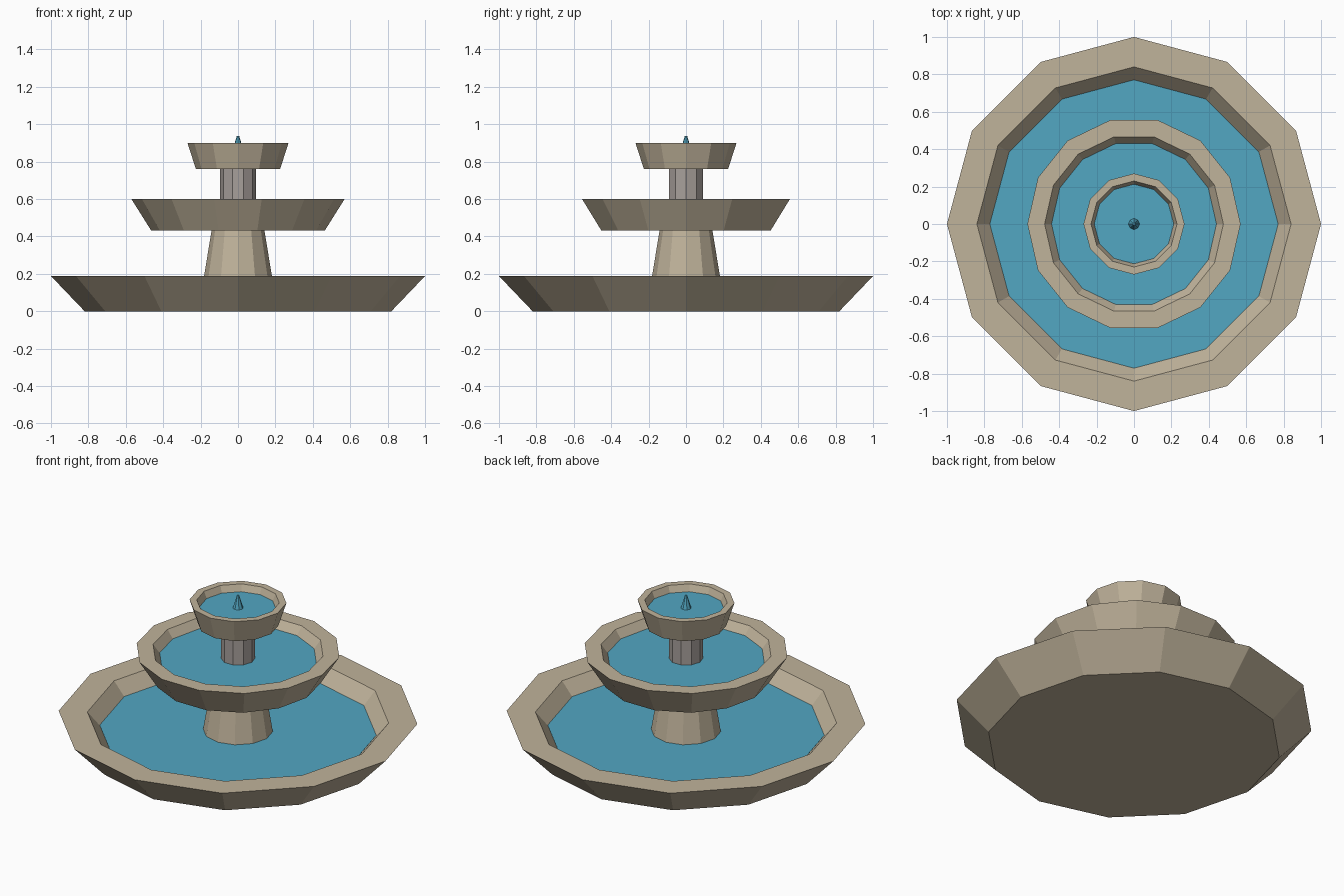
import bpy, math

if "Cube" in bpy.data.objects:
    bpy.data.objects.remove(bpy.data.objects["Cube"])


def material(name, rgb):
    m = bpy.data.materials.new(name)
    m.diffuse_color = (*rgb, 1.0)
    m.use_nodes = True
    m.node_tree.nodes["Principled BSDF"].inputs["Base Color"].default_value = m.diffuse_color
    return m


STONE = material("tan stone", (0.527, 0.451, 0.328))
GREY = material("grey stone", (0.39, 0.35, 0.33))
WATER = material("water blue", (0.085, 0.385, 0.54))


def lathe(name, profile, sides, mat):
    """Spin (radius, z) points into a flat-faced solid, capped at both ends."""
    verts, faces = [], []
    for r, z in profile:
        for i in range(sides):
            a = 2 * math.pi * i / sides
            verts.append((r * math.cos(a), r * math.sin(a), z))
    for k in range(len(profile) - 1):
        for i in range(sides):
            j = (i + 1) % sides
            a, b = k * sides, (k + 1) * sides
            faces.append((a + i, a + j, b + j, b + i))
    faces.append(tuple(reversed(range(sides))))
    last = (len(profile) - 1) * sides
    faces.append(tuple(last + i for i in range(sides)))
    mesh = bpy.data.meshes.new(name)
    mesh.from_pydata(verts, [], faces)
    mesh.materials.append(mat)
    obj = bpy.data.objects.new(name, mesh)
    bpy.context.collection.objects.link(obj)
    return obj


def bowl(label, sides, z0, z1, r_base, r_rim, r_inner, r_water, z_water):
    # stone basin, hollow down to just under the water
    lathe(label + "_basin", [(r_base, z0), (r_rim, z1), (r_inner, z1),
                             (r_water, z_water - 0.006)], sides, STONE)
    # thin sheet of water
    lathe(label + "_water", [(r_water, z_water - 0.005), (r_water + 0.003, z_water)],
          sides, WATER)


# Three tiers of basins
bowl("lower", 12, 0.0, 0.188, 0.82, 1.0, 0.84, 0.768, 0.11)
bowl("middle", 14, 0.433, 0.60, 0.465, 0.57, 0.478, 0.438, 0.552)
bowl("upper", 12, 0.76, 0.90, 0.225, 0.27, 0.23, 0.21, 0.86)

# Columns between the tiers
lathe("lower_column", [(0.195, 0.105), (0.14, 0.44)], 12, STONE)
lathe("upper_column", [(0.095, 0.548), (0.095, 0.765)], 10, GREY)

# Water jet at the top
lathe("water_jet", [(0.031, 0.856), (0.006, 0.938)], 8, WATER)
